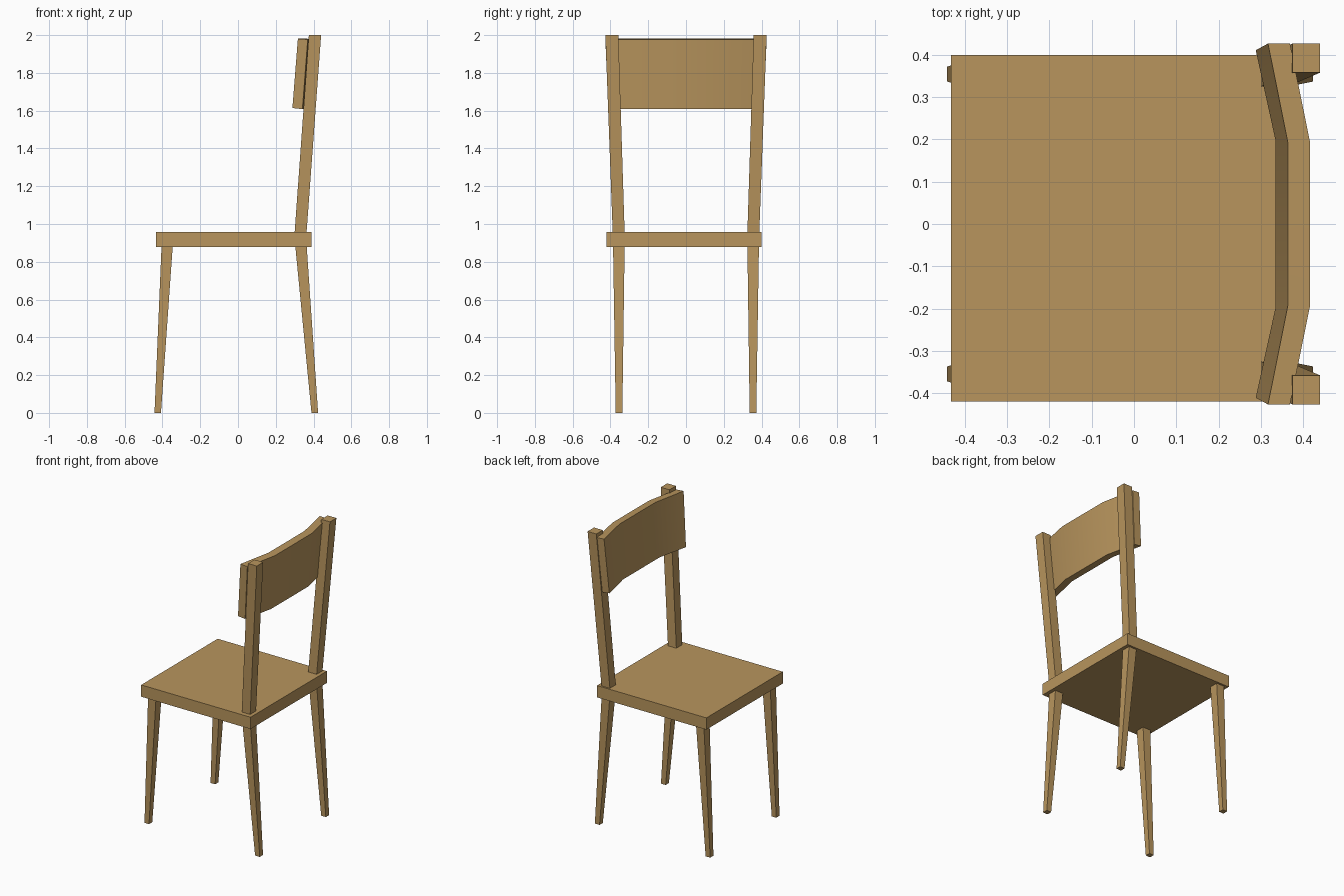
import bpy

if "Cube" in bpy.data.objects:
    bpy.data.objects.remove(bpy.data.objects["Cube"])

wood = bpy.data.materials.new("light wood")
wood.diffuse_color = (0.48, 0.30, 0.11, 1)
wood.use_nodes = True
wood.node_tree.nodes["Principled BSDF"].inputs["Base Color"].default_value = wood.diffuse_color


def make(name, verts, faces):
    mesh = bpy.data.meshes.new(name)
    mesh.from_pydata(verts, [], faces)
    mesh.materials.append(wood)
    obj = bpy.data.objects.new(name, mesh)
    bpy.context.collection.objects.link(obj)
    return obj


def loft(name, rings):
    """Skin a list of equal rings and cap both ends."""
    n = len(rings[0])
    verts = [v for ring in rings for v in ring]
    faces = [tuple(reversed(range(n)))]
    for r in range(len(rings) - 1):
        for i in range(n):
            j = (i + 1) % n
            faces.append((r * n + i, r * n + j, (r + 1) * n + j, (r + 1) * n + i))
    faces.append(tuple(range((len(rings) - 1) * n, len(rings) * n)))
    return make(name, verts, faces)


def rect(x0, x1, y0, y1, z):
    return [(x0, y0, z), (x1, y0, z), (x1, y1, z), (x0, y1, z)]


SEAT_BOTTOM, SEAT_TOP = 0.877, 0.957

# seat slab
loft("seat", [rect(-0.433, 0.388, -0.42, 0.40, z) for z in (SEAT_BOTTOM, SEAT_TOP)])

# tapered legs and splayed back posts, one of each per side
for side, label in ((-1, "right"), (1, "left")):
    def bar(name, low, high):
        rings = []
        for x0, x1, ya, yb, z in (low, high):
            y0, y1 = sorted((side * ya, side * yb))
            rings.append(rect(x0, x1, y0, y1, z))
        loft(f"{name}_{label}", rings)

    bar("front_leg", (-0.442, -0.408, 0.337, 0.372, 0),
        (-0.405, -0.346, 0.325, 0.386, SEAT_BOTTOM))
    bar("back_leg", (0.389, 0.424, 0.337, 0.372, 0),
        (0.304, 0.364, 0.325, 0.386, SEAT_BOTTOM))
    bar("back_post", (0.300, 0.363, 0.325, 0.388, SEAT_TOP),
        (0.375, 0.440, 0.358, 0.427, 2.0))

# bowed backrest: leaning section swept through four stations
sections = []
for y_front_low, y_front_high, y_back_low, y_back_high, dx in (
        (-0.411, -0.427, -0.411, -0.427, 0), (-0.197, -0.193, -0.200, -0.196, 0.047),
        (0.197, 0.193, 0.200, 0.196, 0.047), (0.411, 0.427, 0.411, 0.427, 0)):
    sections.append([(0.288 + dx, y_front_low, 1.614), (0.317 + dx, y_front_high, 1.981),
                     (0.369 + dx, y_back_high, 1.977), (0.341 + dx, y_back_low, 1.608)])
backrest = loft("backrest", sections)
bpy.context.view_layer.objects.active = backrest
backrest.select_set(True)
# make outward normals consistent, then smooth the gentle bow
bpy.ops.object.mode_set(mode='EDIT')
bpy.ops.mesh.select_all(action='SELECT')
bpy.ops.mesh.normals_make_consistent(inside=False)
bpy.ops.object.mode_set(mode='OBJECT')
bpy.ops.object.shade_smooth_by_angle()
